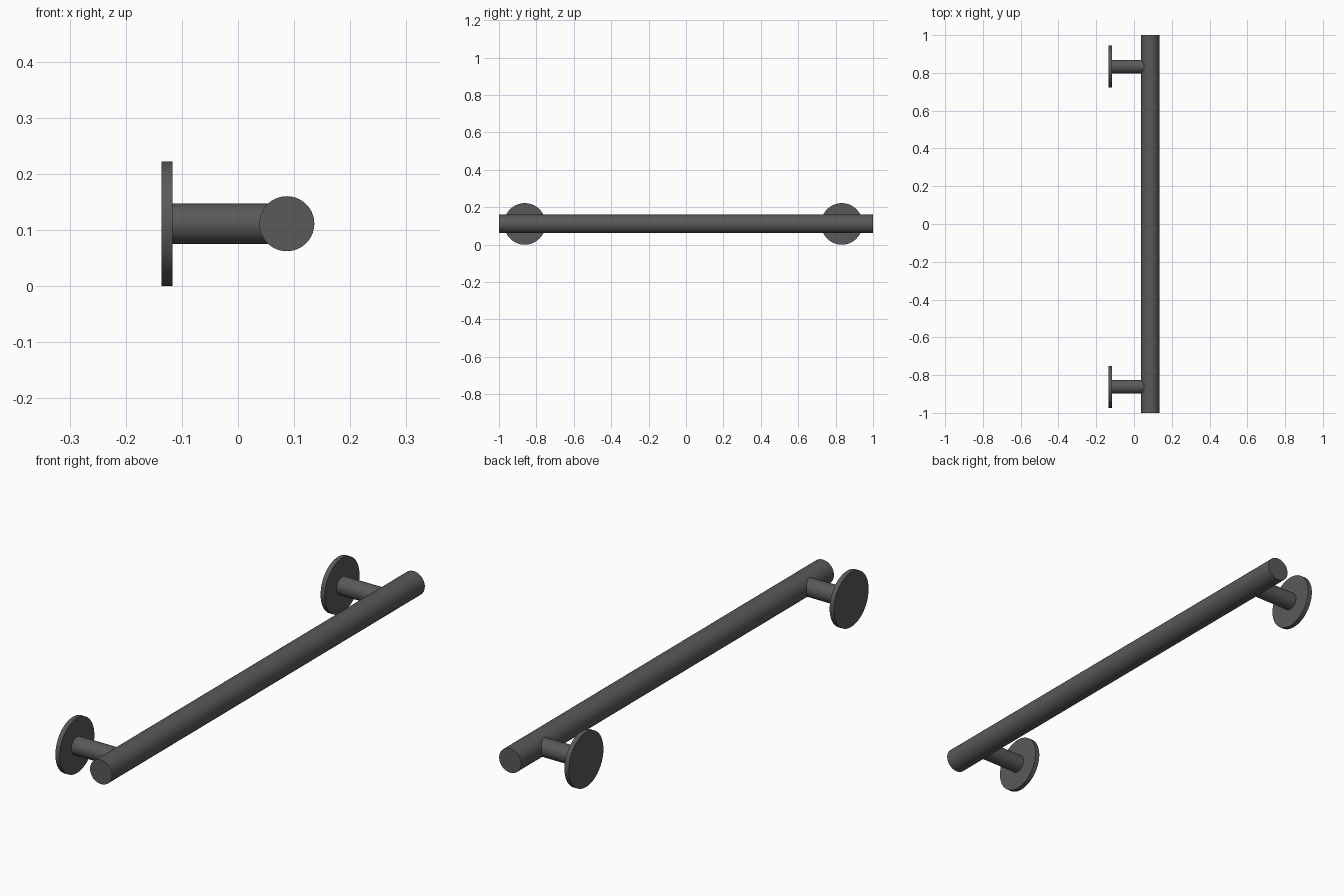
import bpy
import math

cube = bpy.data.objects.get("Cube")
if cube:
    bpy.data.objects.remove(cube, do_unlink=True)

# Dark grey metal
metal = bpy.data.materials.new("dark_grey_metal")
metal.use_nodes = True
colour = (0.1, 0.1, 0.1, 1)
metal.diffuse_color = colour
metal.node_tree.nodes["Principled BSDF"].inputs["Base Color"].default_value = colour

AXIS_Z = 0.111
BAR_X = 0.087
BAR_RADIUS = 0.049
PLATE_RADIUS = 0.111
PLATE_BACK, PLATE_FRONT = -0.136, -0.117


def rod(name, radius, length, location, rotation):
    """Smooth-sided cylinder with flat, sharp-edged ends."""
    bpy.ops.mesh.primitive_cylinder_add(
        vertices=64, radius=radius, depth=length,
        location=location, rotation=rotation)
    obj = bpy.context.object
    obj.name = name
    obj.data.materials.append(metal)
    bpy.ops.object.shade_smooth_by_angle(angle=math.radians(30))
    return obj


def rod_along_x(name, radius, start, end, y):
    return rod(name, radius, end - start, ((start + end) / 2, y, AXIS_Z),
               (0, math.pi / 2, 0))


# Long grab bar
rod("grab_bar", BAR_RADIUS, 2, (BAR_X, 0, AXIS_Z), (math.pi / 2, 0, 0))

# Round wall plates, each with a post reaching into the bar
for side, y in (("front", -0.862), ("back", 0.833)):
    rod_along_x(side + "_wall_plate", PLATE_RADIUS, PLATE_BACK, PLATE_FRONT, y)
    rod_along_x(side + "_post", 0.036, PLATE_FRONT - 0.005, BAR_X - 0.02, y)
